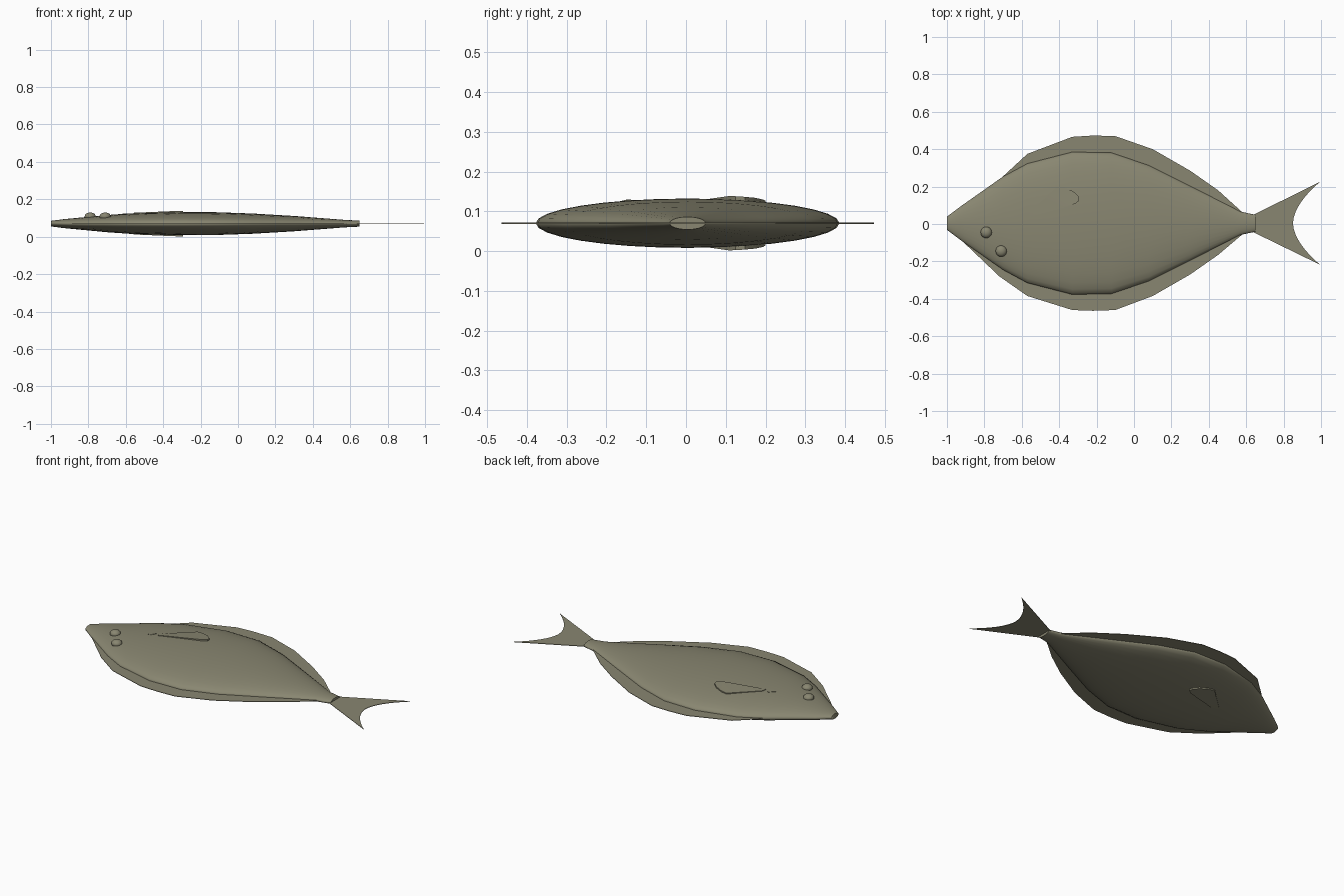
import bpy, bmesh, math

cube = bpy.data.objects.get("Cube")
if cube:
    bpy.data.objects.remove(cube, do_unlink=True)

MID = 0.07  # height of the flat middle plane
olive = bpy.data.materials.new("olive skin")
olive.use_nodes = True
olive.diffuse_color = (0.25, 0.24, 0.165, 1)
olive.node_tree.nodes["Principled BSDF"].inputs["Base Color"].default_value = olive.diffuse_color

# Body stations: x, half width, half thickness
STATIONS = [(-1, 0.035, 0.015), (-0.93, 0.088, 0.024), (-0.7, 0.25, 0.046),
            (-0.57, 0.32, 0.055), (-0.33, 0.382, 0.062), (-0.12, 0.378, 0.061),
            (0.08, 0.31, 0.054), (0.3, 0.2, 0.041), (0.57, 0.062, 0.02),
            (0.65, 0.045, 0.016)]


def section(x):
    """Half width and half thickness of the body at x."""
    for a, b in zip(STATIONS, STATIONS[1:]):
        if x <= b[0]:
            t = (x - a[0]) / (b[0] - a[0])
            return a[1] + t * (b[1] - a[1]), a[2] + t * (b[2] - a[2])


def skin(x, y):
    """Height of the upper skin above the middle plane."""
    w, h = section(x)
    return h * math.sqrt(max(0, 1 - (y / w) ** 2))


def finish(bm, name, angle=40):
    bmesh.ops.recalc_face_normals(bm, faces=bm.faces)
    mesh = bpy.data.meshes.new(name)
    bm.to_mesh(mesh)
    bm.free()
    mesh.materials.append(olive)
    obj = bpy.data.objects.new(name, mesh)
    bpy.context.collection.objects.link(obj)
    bpy.ops.object.select_all(action='DESELECT')
    obj.select_set(True)
    bpy.context.view_layer.objects.active = obj
    bpy.ops.object.shade_smooth_by_angle(angle=math.radians(angle))
    return obj


def slab(name, outline, z_low, z_high):
    """Closed plate from an outline; heights are functions of x and y."""
    bm = bmesh.new()
    low = [bm.verts.new((x, y, z_low(x, y))) for x, y in outline]
    high = [bm.verts.new((x, y, z_high(x, y))) for x, y in outline]
    bm.faces.new(low)
    bm.faces.new(high)
    n = len(outline)
    for i in range(n):
        j = (i + 1) % n
        bm.faces.new((low[i], low[j], high[j], high[i]))
    bmesh.ops.triangulate(bm, faces=[f for f in bm.faces if len(f.verts) > 4])
    return finish(bm, name, 30)


def flat(name, outline):
    return slab(name, outline, lambda x, y: MID - 0.0015, lambda x, y: MID + 0.0015)


# Body: elliptical rings joined along the length
bm = bmesh.new()
SEG = 32
rings = []
for x, w, h in STATIONS:
    rings.append([bm.verts.new((x, 0.004 + w * math.cos(2 * math.pi * i / SEG),
                                MID + h * math.sin(2 * math.pi * i / SEG)))
                  for i in range(SEG)])
for a, b in zip(rings, rings[1:]):
    for i in range(SEG):
        j = (i + 1) % SEG
        bm.faces.new((a[i], a[j], b[j], b[i]))
bm.faces.new(rings[0])
bm.faces.new(rings[-1])
finish(bm, "body", 60)

# Long edge fins, each running inside the body to close the outline
flat("left_edge_fin", [(-0.7, 0.255), (-0.57, 0.375), (-0.33, 0.466), (-0.22, 0.473),
                       (-0.1, 0.47), (0.1, 0.4), (0.3, 0.285), (0.45, 0.18),
                       (0.58, 0.062), (0.3, 0.15), (-0.2, 0.33), (-0.6, 0.28)][::-1])
flat("right_edge_fin", [(-0.93, -0.08), (-0.72, -0.28), (-0.57, -0.385), (-0.33, -0.46),
                        (-0.22, -0.464), (-0.1, -0.46), (0.1, -0.385), (0.3, -0.27),
                        (0.45, -0.165), (0.58, -0.055), (0.3, -0.15), (-0.2, -0.33),
                        (-0.6, -0.28)])

# Forked tail with a curved notch
notch = [(0.85 + 0.145 * abs(t) ** 1.8, 0.004 + 0.222 * t)
         for t in [i / 8 for i in range(8, -9, -1)]]
flat("tail_fin", [(0.62, -0.035), (0.62, 0.04)] + notch)

# Side fins and gill slivers lying on the skin, above and below
PECTORAL = [(-0.56, 0.035), (-0.555, 0.065), (-0.41, 0.2), (-0.37, 0.194), (-0.325, 0.175),
            (-0.295, 0.148), (-0.293, 0.125), (-0.315, 0.108)]
GILL = [(-0.617, 0.022), (-0.6, 0.026), (-0.582, 0.052), (-0.588, 0.054)]
for side, s in (("upper", 1), ("lower", -1)):
    slab(side + "_side_fin", PECTORAL,
         lambda x, y: MID + s * (skin(x, y) - 0.006),
         lambda x, y: MID + s * (skin(x, y) + 0.003 + 0.024 * (x + 0.56)))
slab("gill_sliver", GILL, lambda x, y: MID + skin(x, y) - 0.006,
     lambda x, y: MID + skin(x, y) + 0.002)

# Both eyes sit on the upper side
for name, x, y in (("front_eye", -0.79, -0.045), ("rear_eye", -0.71, -0.145)):
    bm = bmesh.new()
    bmesh.ops.create_uvsphere(bm, u_segments=20, v_segments=12, radius=0.03)
    bmesh.ops.scale(bm, vec=(1, 1, 0.72), verts=bm.verts)
    bmesh.ops.translate(bm, vec=(x, y, 0.108), verts=bm.verts)
    finish(bm, name, 60)
